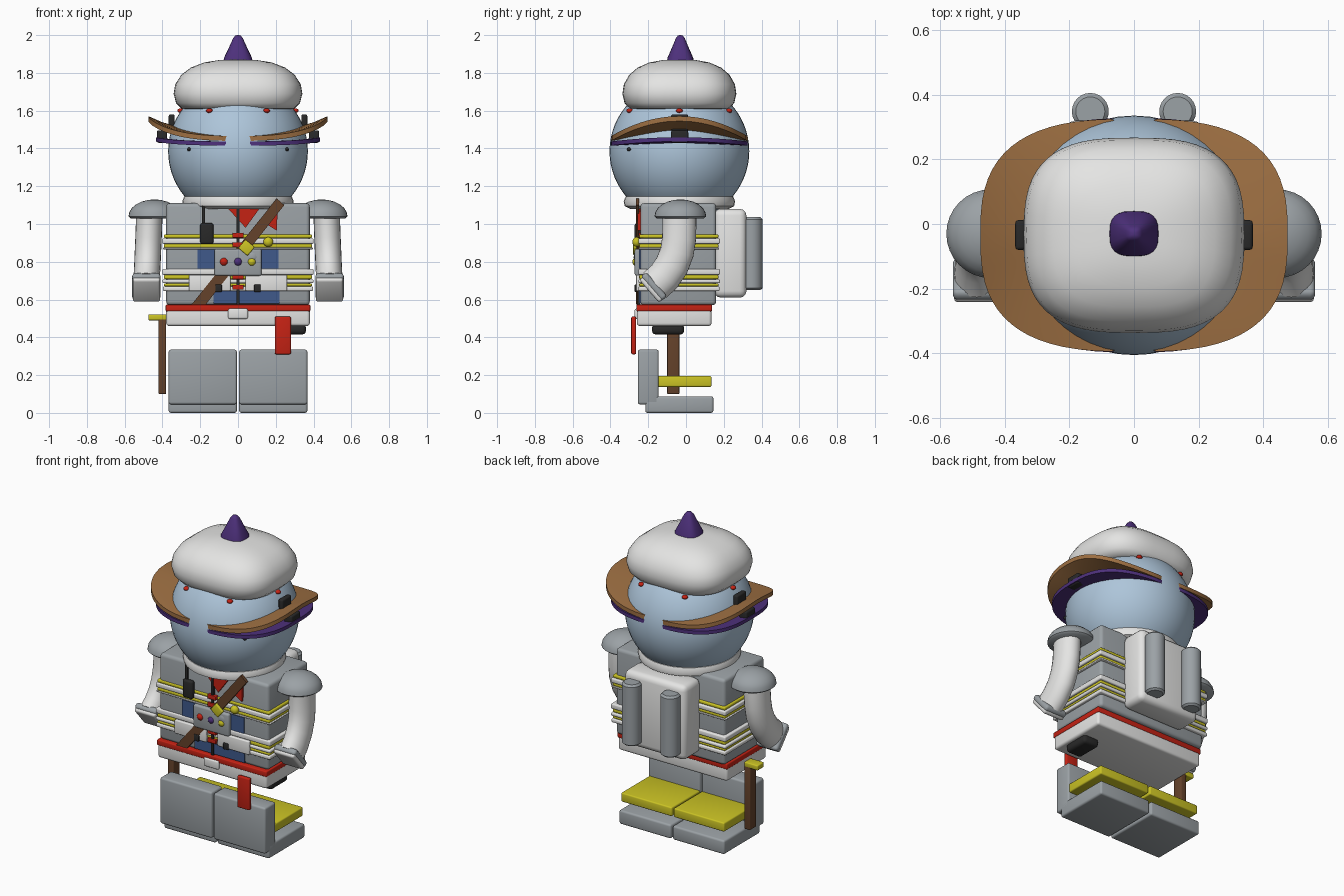
import bpy, bmesh, math
from mathutils import Vector, Matrix

if "Cube" in bpy.data.objects:
    bpy.data.objects.remove(bpy.data.objects["Cube"])

COLORS = {
    "white": (.78, .78, .77), "gray": (.33, .36, .38), "pale_blue": (.42, .56, .70),
    "tan": (.34, .16, .055), "dark_brown": (.13, .055, .024), "purple": (.075, .03, .20),
    "red": (.56, .016, .007), "yellow": (.60, .55, .018), "black": (.022, .022, .022),
    "blue": (.05, .10, .26)}
MATS = {}
for n, c in COLORS.items():
    MATS[n] = bpy.data.materials.new(n)
    MATS[n].diffuse_color = (*c, 1)
CY = -.035  # shared depth of head, hat and arms


def finish(name, bm, mat, smooth=True):
    bmesh.ops.recalc_face_normals(bm, faces=bm.faces)
    me = bpy.data.meshes.new(name)
    bm.to_mesh(me)
    bm.free()
    ob = bpy.data.objects.new(name, me)
    bpy.context.collection.objects.link(ob)
    me.materials.append(MATS[mat])
    if smooth:
        bpy.ops.object.select_all(action='DESELECT')
        ob.select_set(True)
        bpy.context.view_layer.objects.active = ob
        bpy.ops.object.shade_smooth_by_angle(angle=math.radians(40))
    return ob


def box(name, x, y, z, mat, bevel=.012, rot=None):
    """Bevelled box from (min, max) ranges, optionally rotated about its centre."""
    bm = bmesh.new()
    bmesh.ops.create_cube(bm, size=1)
    size = [r[1] - r[0] for r in (x, y, z)]
    bmesh.ops.scale(bm, vec=size, verts=bm.verts)
    if bevel:
        bmesh.ops.bevel(bm, geom=bm.edges[:], offset=min(bevel, min(size) * .4),
                        segments=3, profile=.5, affect='EDGES')
    if rot:
        bmesh.ops.rotate(bm, matrix=Matrix.Rotation(rot[0], 3, rot[1]), verts=bm.verts)
    bmesh.ops.translate(bm, vec=[sum(r) / 2 for r in (x, y, z)], verts=bm.verts)
    return finish(name, bm, mat)


def ball(name, pos, scale, mat, seg=20):
    bm = bmesh.new()
    bmesh.ops.create_uvsphere(bm, u_segments=seg, v_segments=seg * 2 // 3, radius=1)
    bmesh.ops.scale(bm, vec=scale, verts=bm.verts)
    bmesh.ops.translate(bm, vec=pos, verts=bm.verts)
    return finish(name, bm, mat)


def loft(name, rings, mat):
    """Skin a list of equally long rings and cap both ends."""
    bm = bmesh.new()
    rows = [[bm.verts.new(p) for p in r] for r in rings]
    n = len(rows[0])
    for a, b in zip(rows, rows[1:]):
        for i in range(n):
            bm.faces.new((a[i], a[(i + 1) % n], b[(i + 1) % n], b[i]))
    bm.faces.new(rows[0])
    bm.faces.new(rows[-1])
    return finish(name, bm, mat)


def superpoint(t, a, b, p):
    c, s = math.cos(t), math.sin(t)
    return (math.copysign(abs(c) ** (2 / p) * a, c), math.copysign(abs(s) ** (2 / p) * b, s))


def stack(name, profile, mat, p=2, cx=0, cy=CY, ratio=1, n=40):
    """Loft of horizontal superellipse rings given as (radius, z)."""
    rings = []
    for r, z in profile:
        pts = [superpoint(2 * math.pi * i / n, r, r * ratio, p) for i in range(n)]
        rings.append([(cx + x, cy + y, z) for x, y in pts])
    return loft(name, rings, mat)


def plate(name, pts, y, depth, mat):
    """Flat outline in the x-z plane, extruded towards the back."""
    bm = bmesh.new()
    f = bm.faces.new([bm.verts.new((x, y, z)) for x, z in pts])
    g = bmesh.ops.extrude_face_region(bm, geom=[f])
    bmesh.ops.translate(bm, vec=(0, depth, 0),
                        verts=[v for v in g["geom"] if isinstance(v, bmesh.types.BMVert)])
    return finish(name, bm, mat, False)


def brim(name, side, a, b, base, lift, thick, mat):
    """Crescent wing hugging the head on one side, arched at its middle."""
    rings = []
    for i in range(33):
        t = math.radians(-86 + 172 * i / 32)
        ox, oy = superpoint(t, a, b, 2.8)
        ix, iy = superpoint(t, .33, .34, 2)
        k = 1 - (oy / b) ** 2
        zo, zi = base + lift * k, base + lift * .5 * k
        ring = [(ix, iy, zi), ((ix + ox) / 2, (iy + oy) / 2, zi * .6 + zo * .4), (ox, oy, zo)]
        ring += [(x, y, z + thick) for x, y, z in reversed(ring)]
        rings.append([(side * x, CY + y, z) for x, y, z in ring])
    return loft(name, rings, mat)


# Head, hat and tip
ball("head", (0, CY, 1.385), (.37, .37, .37), "pale_blue", 48)
stack("collar", [(.26, 1.08), (.29, 1.095), (.295, 1.12), (.285, 1.145), (.25, 1.16)], "white")
stack("hat", [(.20, 1.625), (.25, 1.605), (.30, 1.612), (.328, 1.64), (.341, 1.69), (.332, 1.74),
              (.30, 1.79), (.25, 1.828), (.18, 1.855), (.10, 1.868), (.03, 1.872)],
      "white", p=2.9, ratio=.885, n=56)
stack("hat_tip", [(.077, 1.86), (.074, 1.88), (.05, 1.93), (.025, 1.985), (.014, 1.998), (.004, 2)],
      "purple", p=2.9, cy=-.03, ratio=.92, n=24)
for i in range(6):
    t = math.radians(60 * i)
    ball("hat_bead", (.303 * math.cos(t), CY + .303 * math.sin(t), 1.6), (.018, .018, .012), "red", 12)

# Feet: two shells, soles and yellow footplates
box("waist", (-.38, .38), (-.26, .135), (.46, .57), "white", .015)
box("waist_cord", (-.383, .383), (-.263, .138), (.538, .573), "red", .006)
box("buckle", (-.052, .052), (-.272, -.25), (.498, .552), "white", .01)
box("hanging_tag", (.195, .28), (-.29, -.264), (.31, .51), "red", .008)
box("pouch", (.25, .36), (-.18, -.01), (.415, .47), "black", .02)
box("torso", (-.38, .38), (-.242, .16), (.57, 1.11), "gray", .02)
box("backpack", (-.215, .215), (.15, .32), (.61, 1.08), "white", .035)

for s in (-1, 1):
    def sx(a, b):
        return tuple(sorted((s * a, s * b)))
    box("shin_guard", sx(.006, .367), (-.255, -.145), (.045, .335), "gray")
    box("sole", sx(.006, .367), (-.215, .145), (0, .088), "gray")
    box("footplate", sx(.006, .36), (-.152, .135), (.138, .195), "yellow", .008)
    # Tanks on the backpack
    stack("tank", [(.045, .65), (.057, .66), (.057, 1.025), (.045, 1.037)], "gray",
          cx=s * .135, cy=.348, n=24)
    # Brim wings and their clasps
    brim("brim", s, .475, .36, 1.44, .105, .026, "tan")
    brim("brim_lining", s, .435, .362, 1.415, .022, .022, "purple")
    box("brim_clasp_top", sx(.335, .367), (-.08, .012), (1.49, 1.58), "black", .01)
    box("brim_clasp_low", sx(.375, .43), (-.08, .012), (1.43, 1.495), "black", .01)
    ball("eye", (s * .26, -.302, 1.395), (.01, .012, .01), "black", 10)
    # Bent arm with shoulder dome and mitten
    path = [(-.035, 1.08), (-.035, 1.0), (-.037, .92), (-.048, .85), (-.075, .78),
            (-.115, .722), (-.165, .675)]
    rings = []
    for i, (y, z) in enumerate(path):
        y0, z0 = path[max(i - 1, 0)]
        y1, z1 = path[min(i + 1, len(path) - 1)]
        d = Vector((0, y1 - y0, z1 - z0)).normalized()
        side = Vector((0, -d.z, d.y))
        c = Vector((s * (.468 + .003 * i), y, z))
        rings.append([c + Vector((.07 * math.cos(t), 0, 0)) + side * .09 * math.sin(t)
                      for t in (2 * math.pi * k / 24 for k in range(24))])
    loft("arm", rings, "white")
    tilt = (math.radians(-49), 'X')
    box("cuff", sx(.41, .56), (-.255, -.085), (.649, .689), "gray", .018, tilt)
    box("mitten", sx(.412, .557), (-.262, -.102), (.637, .672), "white", .018, tilt)
    stack("shoulder_cap", [(.125, 1.03)] + [
        (.137 * math.cos(t), 1.04 + .09 * math.sin(t))
        for t in (math.radians(15 * k) for k in range(6))] + [(.006, 1.13)],
        "gray", cx=s * .443, cy=-.03, n=32)
    # Chest pockets and shirt panels beside the zip
    box("pocket", sx(.04, .26), (-.264, -.24), (.645, .73), "white", .006)
    box("pocket_button", sx(.085, .12), (-.272, -.26), (.64, .68), "black", .012)

# Reflective bands round the torso
for z0, z1, m, g in ((.925, .945, "yellow", .012), (.895, .924, "white", .02),
                     (.874, .894, "yellow", .012), (.865, .875, "white", .016),
                     (.731, .763, "white", .02), (.708, .73, "yellow", .012),
                     (.687, .707, "white", .02), (.67, .686, "yellow", .012),
                     (.645, .669, "white", .018)):
    box("reflective_band", (-.38 - g, .38 + g), (-.242 - g / 2, .16 + g), (z0, z1), m, .007)

# Shirt, zip and neckerchief
box("shirt_upper", (-.215, .215), (-.249, -.241), (.764, .864), "blue", 0)
box("shirt_lower", (-.13, .22), (-.249, -.241), (.58, .644), "blue", 0)
box("zip", (-.008, .008), (-.258, -.24), (.575, 1.1), "black", 0)
plate("neckerchief", [(-.06, 1.09), (.04, .98), (.12, 1.09)], -.256, .02, "red")
plate("neckerchief_tail", [(.15, 1.0), (.205, .965), (.21, 1.07), (.16, 1.07)], -.256, .02, "red")
for z in (.94, .89, .72, .665):
    box("zip_tab", (-.03, .03), (-.266, -.24), (z - .013, z + .013), "red", .004)

# Radio on its strap
box("radio_strap", (-.19, -.175), (-.254, -.24), (1.0, 1.1), "black", 0)
box("radio", (-.2, -.13), (-.272, -.24), (.893, 1.005), "black", .012)

# Diagonal sash with control box and buttons
plate("sash", [(.205, 1.135), (.245, 1.10), (-.17, .575), (-.245, .575)], -.266, .018, "dark_brown")
box("sash_clasp", (.013, .077), (-.28, -.26), (.845, .905), "yellow", .006, (math.radians(40), 'Y'))
box("control_box", (-.125, .125), (-.272, -.24), (.725, .868), "gray", .012)
for x, z, r, m in ((-.075, .8, .023, "red"), (0, .8, .023, "purple"), (.073, .8, .023, "yellow"),
                   (.16, .905, .026, "yellow"), (.075, .825, .038, "gray")):
    ball("button", (x, -.262 if r < .03 else -.255, z), (r, .022, r), m, 16)

# Walking stick at the side
box("stick", (-.422, -.38), (-.10, -.035), (.10, .50), "dark_brown", .006)
box("stick_handle", (-.475, -.38), (-.10, -.035), (.49, .522), "yellow", .006)

for m in bpy.data.materials:
    if m.users and not m.is_grease_pencil:
        m.use_nodes = True
        m.node_tree.nodes["Principled BSDF"].inputs["Base Color"].default_value = m.diffuse_color
